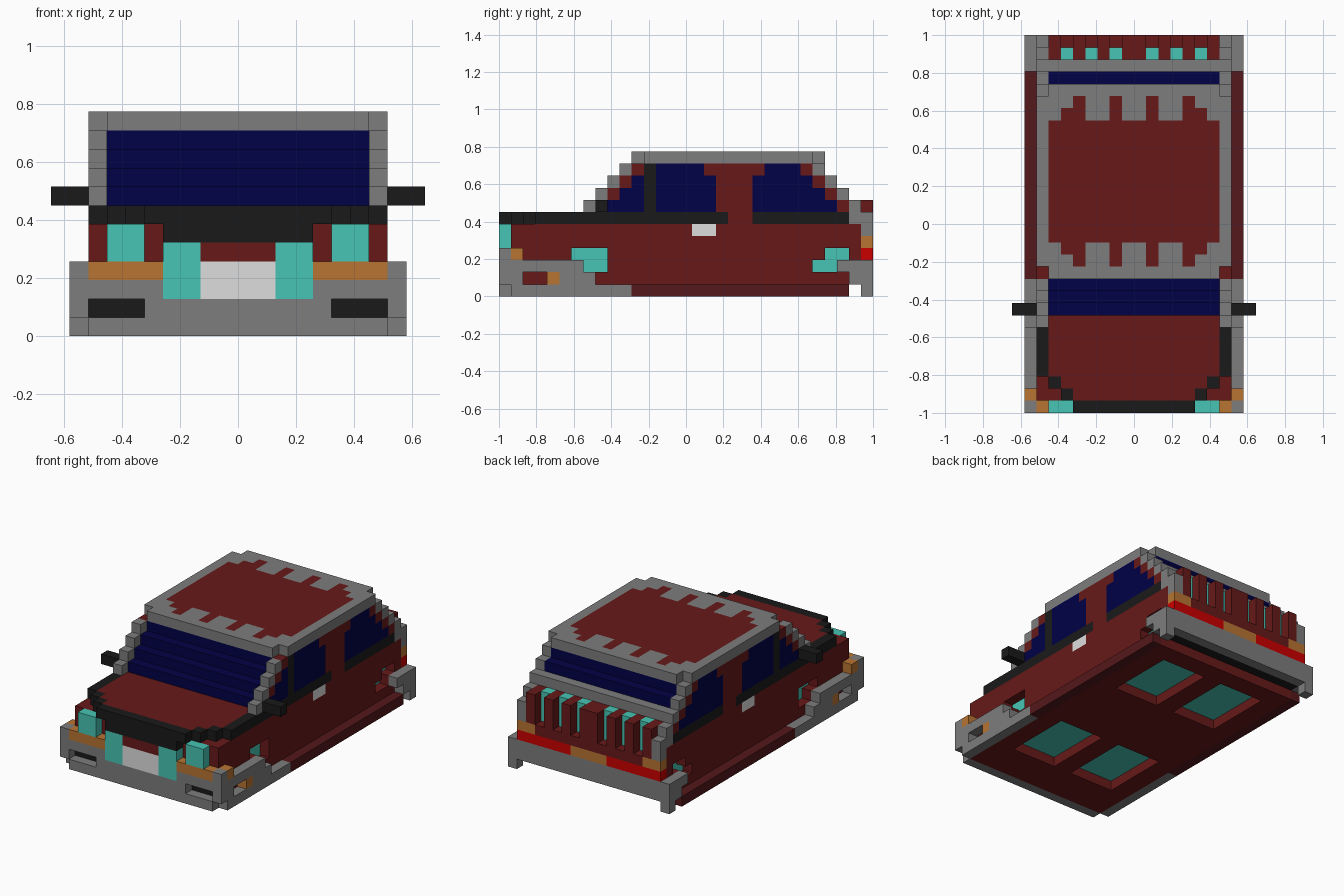
import bpy, bmesh, math

if "Cube" in bpy.data.objects:
    bpy.data.objects.remove(bpy.data.objects["Cube"])

# Blocky car: carved from a half grid of cubes (m = distance from centre, j = front to back, k = up), then mirrored
V = 2 / 31
COLORS = {
    "maroon": (0.136, 0.0095, 0.0095), "dark_maroon": (0.09, 0.009, 0.011),
    "grey": (0.205, 0.205, 0.205), "black": (0.01, 0.01, 0.01),
    "navy": (0.0005, 0.0005, 0.063), "teal": (0.063, 0.56, 0.46),
    "orange": (0.48, 0.175, 0.032), "white": (0.73, 0.73, 0.73), "red": (0.6, 0.0, 0.0),
}
MATS = {}
for n, c in COLORS.items():
    MATS[n] = bpy.data.materials.new(n)
    MATS[n].diffuse_color = (*c, 1)
NAMES = list(COLORS)
cells = {}


def fill(part, color, m, j, k):
    """Fill a box of cells (half-open ranges); color None carves it away."""
    for a in range(*m):
        for b in range(*j):
            for c in range(*k):
                if color:
                    cells[a, b, c] = (part, color)
                else:
                    cells.pop((a, b, c), None)


# Lower body, floor strip and side skirts
fill("body", "maroon", (0, 8), (1, 30), (1, 6))
fill("body", "maroon", (0, 8), (1, 29), (0, 1))
fill("body", "black", (0, 8), (29, 30), (1, 2))
fill("side_skirt", "dark_maroon", (8, 9), (11, 29), (0, 1))

# Recessed hover pads underneath
for j in ((5, 12), (20, 27)):
    fill("body", None, (1, 6), j, (0, 1))
    fill("hover_pad", "teal", (1, 6), j, (1, 2))

# Bonnet with rounded black rim
for w, j in ((5, (1, 2)), (6, (2, 3)), (7, (3, 9))):
    fill("bonnet", "maroon", (0, w), j, (6, 7))
    fill("bonnet_rim", "black", (w, w + 1), j, (6, 7))
fill("bonnet_rim", "black", (0, 5), (0, 1), (6, 7))

# Front bumper, with slots, wrapping round to the sides
fill("front_bumper", "grey", (0, 8), (0, 1), (0, 3))
fill("front_bumper", "grey", (8, 9), (0, 1), (1, 4))
for end, k in ((11, 0), (8, 1), (7, 2)):
    fill("front_bumper", "grey", (8, 9), (1, end), (k, k + 1))
fill("front_bumper", None, (5, 8), (0, 1), (1, 2))
fill("body", "black", (5, 8), (1, 2), (1, 2))
fill("front_bumper", None, (8, 9), (2, 4), (1, 2))
fill("indicator", "orange", (8, 9), (4, 5), (1, 2))
fill("indicator", "orange", (4, 8), (0, 1), (3, 4))
fill("indicator", "orange", (8, 9), (1, 2), (3, 4))

# Grille, plate and headlights
fill("grille", "black", (0, 4), (0, 1), (5, 6))
fill("grille", "maroon", (0, 2), (0, 1), (4, 5))
fill("plate", "white", (0, 2), (0, 1), (2, 4))
fill("grille_light", "teal", (2, 4), (0, 1), (2, 5))
fill("headlight", "teal", (5, 7), (0, 1), (4, 6))

# Recessed side lights, and door handles
for j, k in (((6, 9), 3), ((7, 9), 2), ((27, 29), 3), ((26, 28), 2)):
    fill("body", None, (7, 8), j, (k, k + 1))
    fill("side_light", "teal", (6, 7), j, (k, k + 1))
fill("door_handle", "white", (7, 8), (16, 18), (5, 6))

# Rear bumper
fill("rear_bumper", "grey", (0, 9), (30, 31), (1, 3))
fill("rear_bumper", "grey", (8, 9), (30, 31), (0, 1))
fill("rear_bumper", "grey", (8, 9), (29, 30), (1, 3))
fill("rear_bumper", "grey", (8, 9), (28, 29), (2, 3))

# Tail panel and lamps
fill("tail_panel", "maroon", (0, 8), (30, 31), (3, 5))
fill("tail_light", "red", (2, 8), (30, 31), (3, 4))
fill("tail_indicator", "orange", (0, 2), (30, 31), (3, 4))
fill("tail_indicator", "orange", (6, 8), (30, 31), (4, 5))

# Rear engine vents: bars with glowing slots, grey end posts
fill("rear_vent", "maroon", (0, 7), (29, 31), (5, 8))
for m in (1, 3, 5):
    fill("rear_vent", None, (m, m + 1), (30, 31), (5, 8))
    fill("vent_glow", "teal", (m, m + 1), (29, 30), (5, 8))
fill("vent_post", "grey", (7, 8), (29, 30), (6, 8))
fill("vent_post", "grey", (7, 8), (30, 31), (5, 7))

# Belt line
fill("cabin", "maroon", (0, 8), (9, 29), (6, 7))
fill("belt_trim", "black", (7, 8), (9, 19), (6, 7))
fill("belt_trim", "black", (7, 8), (21, 29), (6, 7))

# Stepped cabin rows: glass core, maroon sides, grey pillars, side windows
rows = ((29, ((9, 12), (13, 18), (21, 28))), (29, ((10, 12), (13, 18), (21, 27))),
        (28, ((11, 12), (13, 18), (21, 26))), (27, ((13, 17), (22, 25))))
for i, (end, panes) in enumerate(rows):
    k = (7 + i, 8 + i)
    fill("windscreen", "navy", (0, 7), (8 + i, end), k)
    fill("cabin", "maroon", (7, 8), (7 + i, end), k)
    fill("pillar", "grey", (7, 8), (7 + i, 8 + i), k)
    if i:
        fill("pillar", "grey", (7, 8), (end - 1, end), k)
    for j in panes:
        fill("side_window", "navy", (7, 8), j, k)
fill("pillar", "grey", (7, 8), (8, 9), (7, 8))
fill("pillar", "grey", (0, 7), (28, 29), (8, 9))
fill("belt_trim", "black", (7, 8), (12, 13), (7, 11))

# Roof with fingered maroon panel
fill("roof", "grey", (0, 7), (11, 27), (11, 12))
fill("roof", "grey", (7, 8), (12, 26), (11, 12))
fill("roof", "maroon", (0, 7), (14, 24), (11, 12))
for m, j in (((1, 2), (12, 26)), ((4, 5), (12, 26)), ((5, 6), (13, 25))):
    fill("roof", "maroon", m, j, (11, 12))

# Door mirrors
fill("door_mirror", "black", (8, 10), (8, 9), (7, 8))

# Skin every part: keep only exposed cube sides, merge flat areas, mirror
for part in sorted({p for p, _ in cells.values()}):
    bm, verts = bmesh.new(), {}

    def vert(p):
        if p not in verts:
            verts[p] = bm.verts.new((p[0] * V, p[1] * V - 1, p[2] * V))
        return verts[p]

    for cell, (owner, color) in cells.items():
        if owner != part:
            continue
        for axis in range(3):
            for s in (1, -1):
                near = list(cell)
                near[axis] += s
                if tuple(near) in cells or near[0] < 0:
                    continue
                loop = []
                for du, dw in ((0, 0), (1, 0), (1, 1), (0, 1)):
                    p = list(cell)
                    p[axis] += s > 0
                    p[(axis + 1) % 3] += du
                    p[(axis + 2) % 3] += dw
                    loop.append(vert(tuple(p)))
                f = bm.faces.new(loop[::s])
                f.material_index = NAMES.index(color)
    bmesh.ops.dissolve_limit(bm, angle_limit=math.radians(1), verts=bm.verts[:],
                             edges=bm.edges[:], delimit={'MATERIAL'})
    if not bm.faces:
        bm.free()
        continue
    mesh = bpy.data.meshes.new(part)
    for n in NAMES:
        mesh.materials.append(MATS[n])
    bm.to_mesh(mesh)
    bm.free()
    ob = bpy.data.objects.new(part, mesh)
    bpy.context.collection.objects.link(ob)
    ob.modifiers.new("mirror", 'MIRROR').use_axis[0] = True

for m in bpy.data.materials:
    if m.users and not m.is_grease_pencil:
        m.use_nodes = True
        m.node_tree.nodes["Principled BSDF"].inputs["Base Color"].default_value = m.diffuse_color
